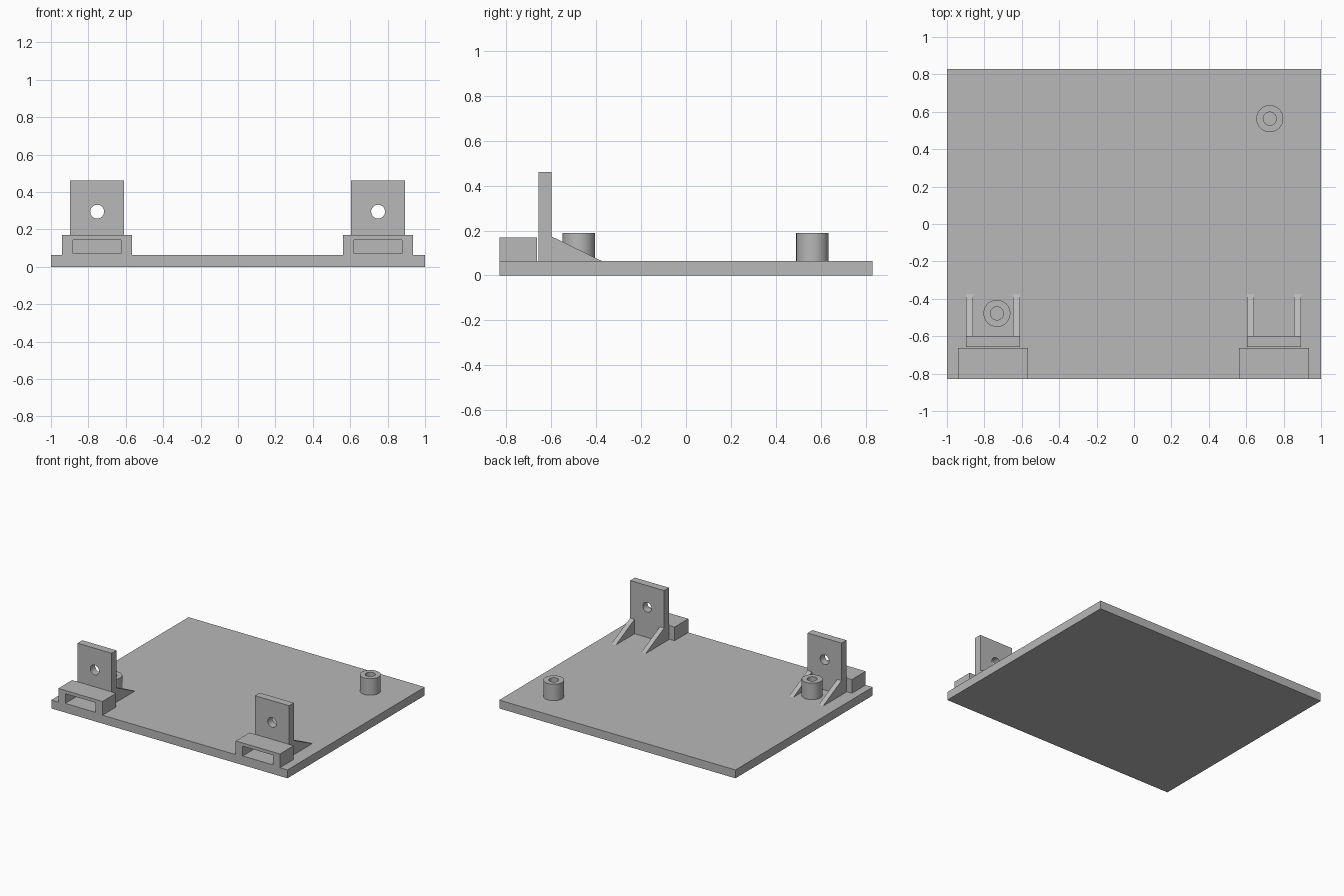
import bpy
import bmesh
from math import radians
from mathutils import Matrix, Vector

cube = bpy.data.objects.get("Cube")
if cube:
    bpy.data.objects.remove(cube, do_unlink=True)

grey = bpy.data.materials.new("plain grey")
grey.use_nodes = True
grey.diffuse_color = (0.48, 0.48, 0.48, 1)
grey.node_tree.nodes["Principled BSDF"].inputs["Base Color"].default_value = (0.48, 0.48, 0.48, 1)


def make_object(name, bm):
    bmesh.ops.recalc_face_normals(bm, faces=bm.faces)
    mesh = bpy.data.meshes.new(name)
    bm.to_mesh(mesh)
    bm.free()
    mesh.materials.append(grey)
    obj = bpy.data.objects.new(name, mesh)
    bpy.context.collection.objects.link(obj)
    return obj


def box(name, x, y, z):
    """Box between the given (low, high) pairs."""
    low, high = (Vector(corner) for corner in zip(x, y, z))
    bm = bmesh.new()
    place = Matrix.Translation((low + high) / 2) @ Matrix.Diagonal((*(high - low), 1))
    bmesh.ops.create_cube(bm, size=1, matrix=place)
    return make_object(name, bm)


def cylinder(name, centre, radius, depth, tilt=0):
    bm = bmesh.new()
    place = Matrix.Translation(centre) @ Matrix.Rotation(radians(tilt), 4, "X")
    bmesh.ops.create_cone(bm, cap_ends=True, segments=48, radius1=radius,
                          radius2=radius, depth=depth, matrix=place)
    return make_object(name, bm)


def prism_x(name, profile, x0, x1):
    """Extrude a (y, z) profile along x."""
    bm = bmesh.new()
    face = bm.faces.new([bm.verts.new((x0, y, z)) for y, z in profile])
    extruded = bmesh.ops.extrude_face_region(bm, geom=[face])["geom"]
    verts = [v for v in extruded if isinstance(v, bmesh.types.BMVert)]
    bmesh.ops.translate(bm, verts=verts, vec=(x1 - x0, 0, 0))
    return make_object(name, bm)


def select(obj):
    bpy.ops.object.select_all(action="DESELECT")
    obj.select_set(True)
    bpy.context.view_layer.objects.active = obj


def cut(obj, cutter):
    """Subtract the cutter, then remove it."""
    cutter.hide_render = True
    mod = obj.modifiers.new("cut", "BOOLEAN")
    mod.operation = "DIFFERENCE"
    mod.solver = "EXACT"
    mod.object = cutter
    select(obj)
    bpy.ops.object.modifier_apply(modifier=mod.name)
    bpy.data.objects.remove(cutter, do_unlink=True)


def smooth(obj):
    select(obj)
    bpy.ops.object.shade_smooth_by_angle(angle=radians(30))


TOP = 0.064

# Base plate
box("base_plate", (-1, 1), (-0.83, 0.83), (0, TOP))

# Front brackets: slotted block, drilled tab and two gussets each
for side, cx in (("right", -0.753), ("left", 0.749)):
    block = box(side + "_slotted_block", (cx - 0.187, cx + 0.187), (-0.83, -0.664), (TOP, 0.169))
    cut(block, box("slot_cutter", (cx - 0.128, cx + 0.128), (-0.9, -0.6), (0.07, 0.144)))

    tab = box(side + "_upright_tab", (cx - 0.144, cx + 0.144), (-0.658, -0.6), (TOP, 0.461))
    cut(tab, cylinder("bolt_hole_cutter", (cx, -0.63, 0.295), 0.037, 0.3, 90))
    smooth(tab)

    for edge, x0 in (("outer" if cx < 0 else "inner", cx - 0.144),
                     ("inner" if cx < 0 else "outer", cx + 0.107)):
        prism_x(f"{side}_{edge}_gusset", [(-0.6, TOP), (-0.375, TOP), (-0.6, 0.174)], x0, x0 + 0.037)

# Standoffs with blind screw holes
for name, x, y in (("front_standoff", -0.733, -0.478), ("back_standoff", 0.726, 0.563)):
    post = cylinder(name, (x, y, (TOP + 0.19) / 2), 0.072, 0.19 - TOP)
    cut(post, cylinder("screw_hole_cutter", (x, y, 0.13), 0.035, 0.3))
    smooth(post)
